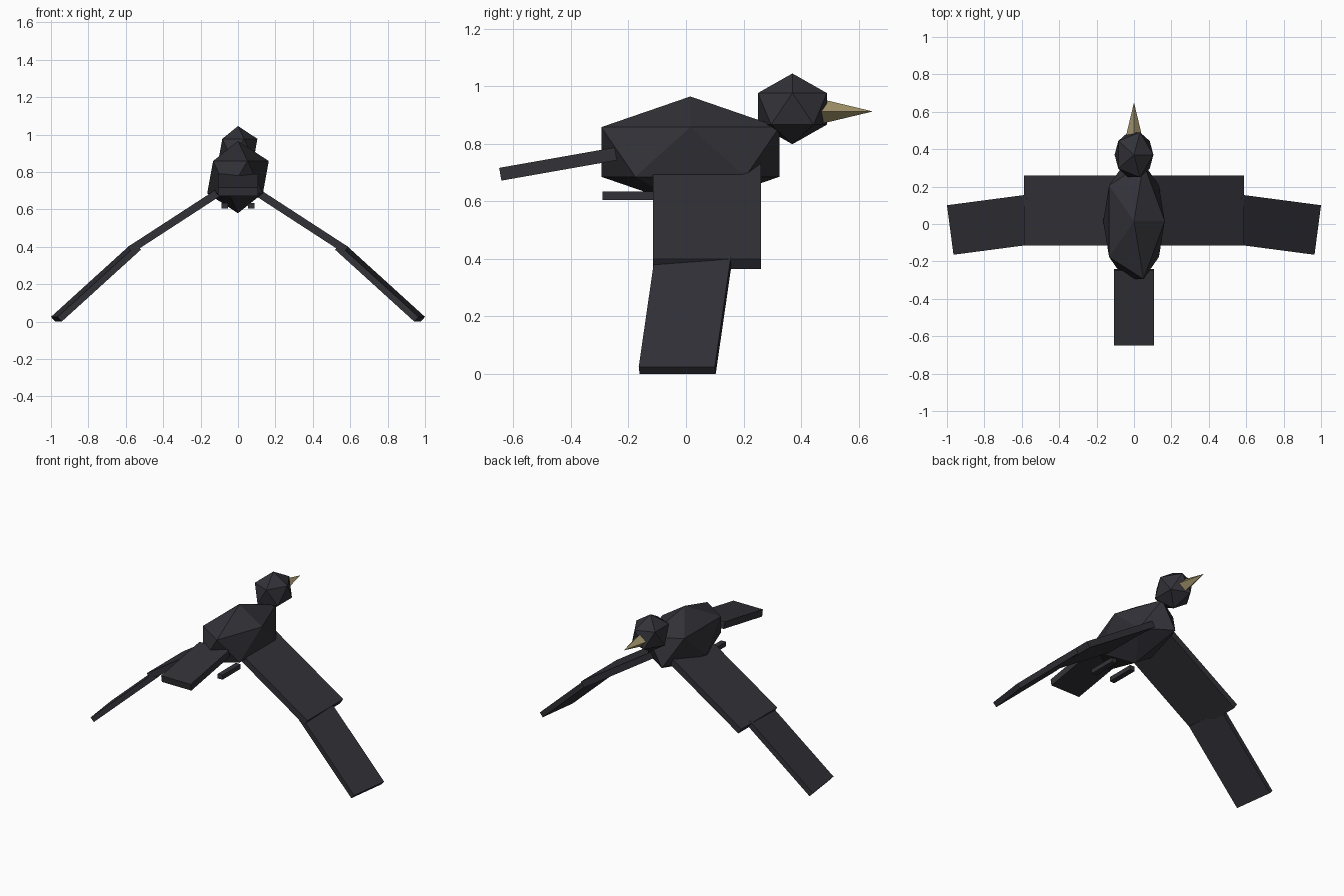
import bpy
from math import radians
from mathutils import Matrix, Vector

cube = bpy.data.objects.get("Cube")
if cube:
    bpy.data.objects.remove(cube, do_unlink=True)


def make_material(name, rgb):
    mat = bpy.data.materials.new(name)
    mat.use_nodes = True
    mat.diffuse_color = (*rgb, 1)
    mat.node_tree.nodes["Principled BSDF"].inputs["Base Color"].default_value = (*rgb, 1)
    return mat


feather = make_material("charcoal_feather", (0.032, 0.031, 0.039))
horn = make_material("tan_beak", (0.36, 0.29, 0.15))


def finish(name, mat, matrix):
    """Name the new primitive, bake its placement and colour it."""
    obj = bpy.context.object
    obj.name = obj.data.name = name
    obj.data.transform(matrix)
    obj.data.materials.append(mat)
    return obj


def place(center, scale, rotation=Matrix.Identity(4)):
    return Matrix.Translation(Vector(center)) @ rotation @ Matrix.Diagonal((*scale, 1))


def ball(name, center, radii):
    bpy.ops.mesh.primitive_ico_sphere_add(subdivisions=1, radius=1)
    return finish(name, feather, place(center, radii))


def box(name, center, size, rotation=Matrix.Identity(4)):
    bpy.ops.mesh.primitive_cube_add(size=1)
    return finish(name, feather, place(center, size, rotation))


def wing_panel(name, side, top_end, length, chord, thick, dip, yaw):
    """Slab whose outer top edge is centred on top_end, sloping down outward."""
    rot = (Matrix.Rotation(radians(-yaw * side), 4, 'Z')
           @ Matrix.Rotation(radians(dip * side), 4, 'Y'))
    end = Vector((top_end[0] * side, top_end[1], top_end[2]))
    center = end - rot @ Vector((side * length / 2, 0, thick / 2))
    box(name, center, (length, chord, thick), rot)


# Faceted body and head
ball("body", (0, 0.015, 0.772), (0.184, 0.364, 0.193))
ball("head", (0, 0.37, 0.922), (0.116, 0.141, 0.123))

# Four-sided beak pointing along +y
bpy.ops.mesh.primitive_cone_add(vertices=4, radius1=0.043, radius2=0, depth=0.18)
finish("beak", horn, place((0, 0.56, 0.913), (1, 1, 1),
                           Matrix.Rotation(radians(-90), 4, 'X')))

# Tail slab, drooping backward
box("tail", (0, -0.445, 0.73), (0.216, 0.408, 0.045),
    Matrix.Rotation(radians(10), 4, 'X'))

# Paired wings and tucked legs
for side, label in ((1, "left"), (-1, "right")):
    wing_panel(f"{label}_inner_wing", side, (0.588, 0.073, 0.4),
               0.61, 0.375, 0.041, 33, 0)
    wing_panel(f"{label}_outer_wing", side, (0.9825, -0.032, 0.025),
               0.575, 0.267, 0.034, 42, 7.5)
    box(f"{label}_leg", (0.072 * side, -0.195, 0.62), (0.035, 0.19, 0.03))
